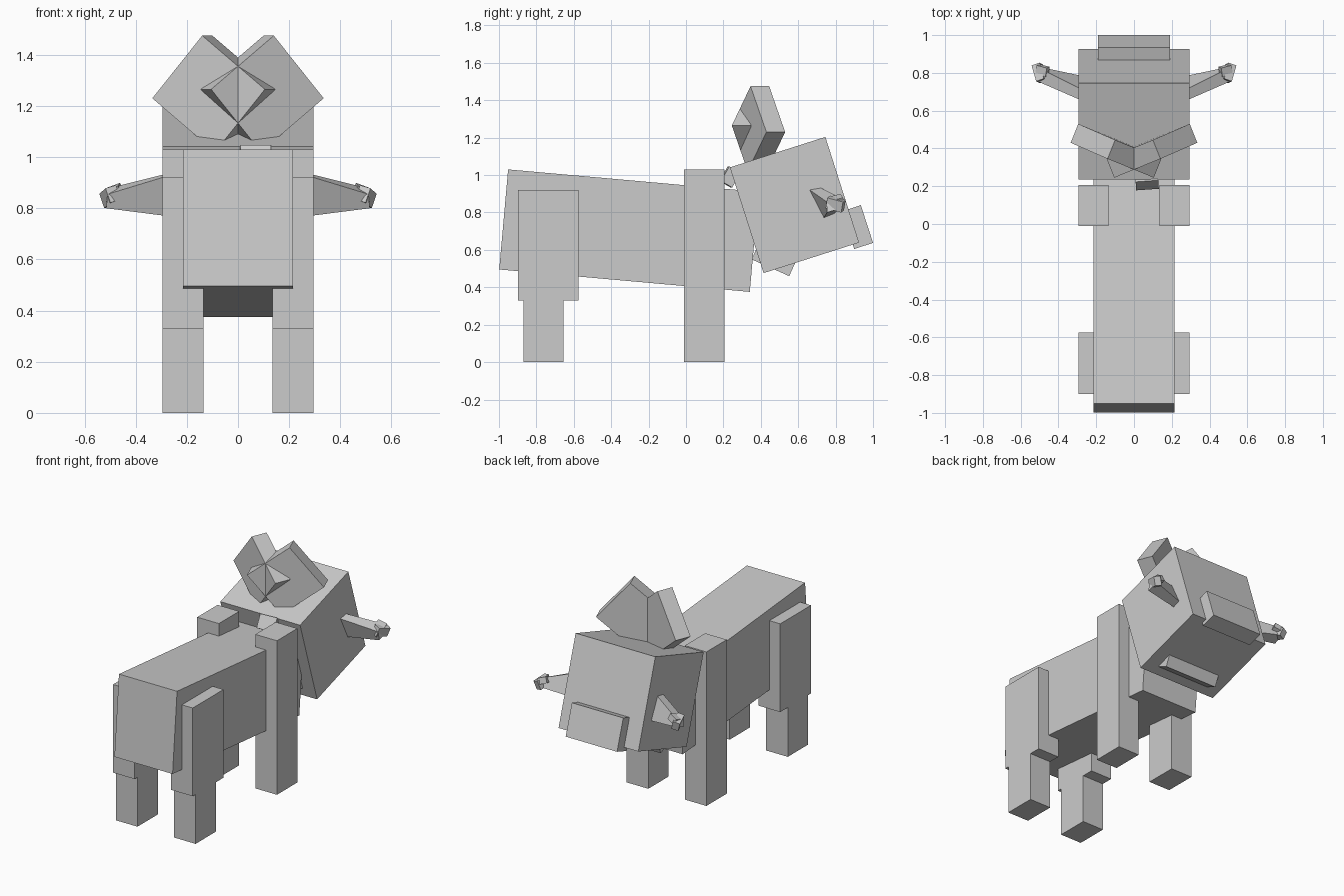
import bpy, math
from mathutils import Vector, Matrix

if "Cube" in bpy.data.objects:
    bpy.data.objects.remove(bpy.data.objects["Cube"])


def mesh(name, verts, faces):
    me = bpy.data.meshes.new(name)
    me.from_pydata([tuple(v) for v in verts], [], faces)
    import bmesh
    bm = bmesh.new()
    bm.from_mesh(me)
    bmesh.ops.recalc_face_normals(bm, faces=bm.faces)
    bm.to_mesh(me)
    bm.free()
    ob = bpy.data.objects.new(name, me)
    bpy.context.collection.objects.link(ob)
    return ob


QUADS = [(0, 1, 2, 3), (4, 5, 6, 7), (0, 1, 5, 4), (1, 2, 6, 5), (2, 3, 7, 6), (3, 0, 4, 7)]


def edge_box(name, p, a, b, t):
    """Box from one corner and three edge vectors."""
    p, a, b, t = map(Vector, (p, a, b, t))
    base = [p, p + a, p + a + b, p + b]
    return mesh(name, base + [v + t for v in base], QUADS)


def box(name, center, size, rot=(0, 0, 0)):
    """Box from centre, size and rotation in degrees."""
    m = Matrix.Identity(3)
    for angle, axis in zip(rot, "XYZ"):
        m = Matrix.Rotation(math.radians(angle), 3, axis) @ m
    e = [m.col[i] * size[i] for i in range(3)]
    return edge_box(name, Vector(center) - (e[0] + e[1] + e[2]) / 2, *e)


def mirrored(ob):
    """Add the matching part on the other side."""
    verts = [(-v.co.x, v.co.y, v.co.z) for v in ob.data.vertices]
    mesh(ob.name + "_left", verts, [tuple(p.vertices) for p in ob.data.polygons])


# Sloping body, tilted head, snout and throat slab
box("body", (0, -0.305, 0.703), (0.43, 1.345, 0.537), (-5.1, 0, 0))
box("head", (0, 0.58, 0.84), (0.59, 0.536, 0.593), (17.7, 0, 0))
box("snout", (0, 0.917, 0.722), (0.38, 0.106, 0.212), (18, 0, 0))
box("throat", (0, 0.482, 0.573), (0.40, 0.22, 0.15), (-24, 0, 0))

# Small nub where the neck meets the head
box("neck_nub", (0.068, 0.235, 0.99), (0.12, 0.07, 0.09), (-30, 0, 4))

# Legs
mirrored(box("front_leg", (0.215, 0.098, 0.515), (0.16, 0.215, 1.03)))
mirrored(box("rear_thigh", (0.215, -0.737, 0.625), (0.16, 0.325, 0.59)))
mirrored(box("rear_shin", (0.215, -0.762, 0.165), (0.16, 0.215, 0.33)))

# Slanted ears crossing at the middle
mirrored(edge_box("ear", (0.14, 0.345, 1.475), (0.195, 0.085, -0.245),
                  (-0.245, -0.10, -0.21), (-0.04, 0.10, 0)))

# Tapering side tusks with a knobbly tip
base = [(0.28, 0.655, 0.925), (0.28, 0.715, 0.935), (0.28, 0.785, 0.79), (0.28, 0.735, 0.77)]
tip = [(0.51, 0.755, 0.855), (0.50, 0.825, 0.88), (0.515, 0.835, 0.825), (0.515, 0.755, 0.80)]
mirrored(mesh("tusk", base + tip, QUADS))
mirrored(box("tusk_tip", (0.50, 0.80, 0.845), (0.045, 0.09, 0.06), (-15, 15, -20)))
mirrored(box("tusk_knob", (0.485, 0.812, 0.865), (0.06, 0.05, 0.04), (15, 20, 15)))
